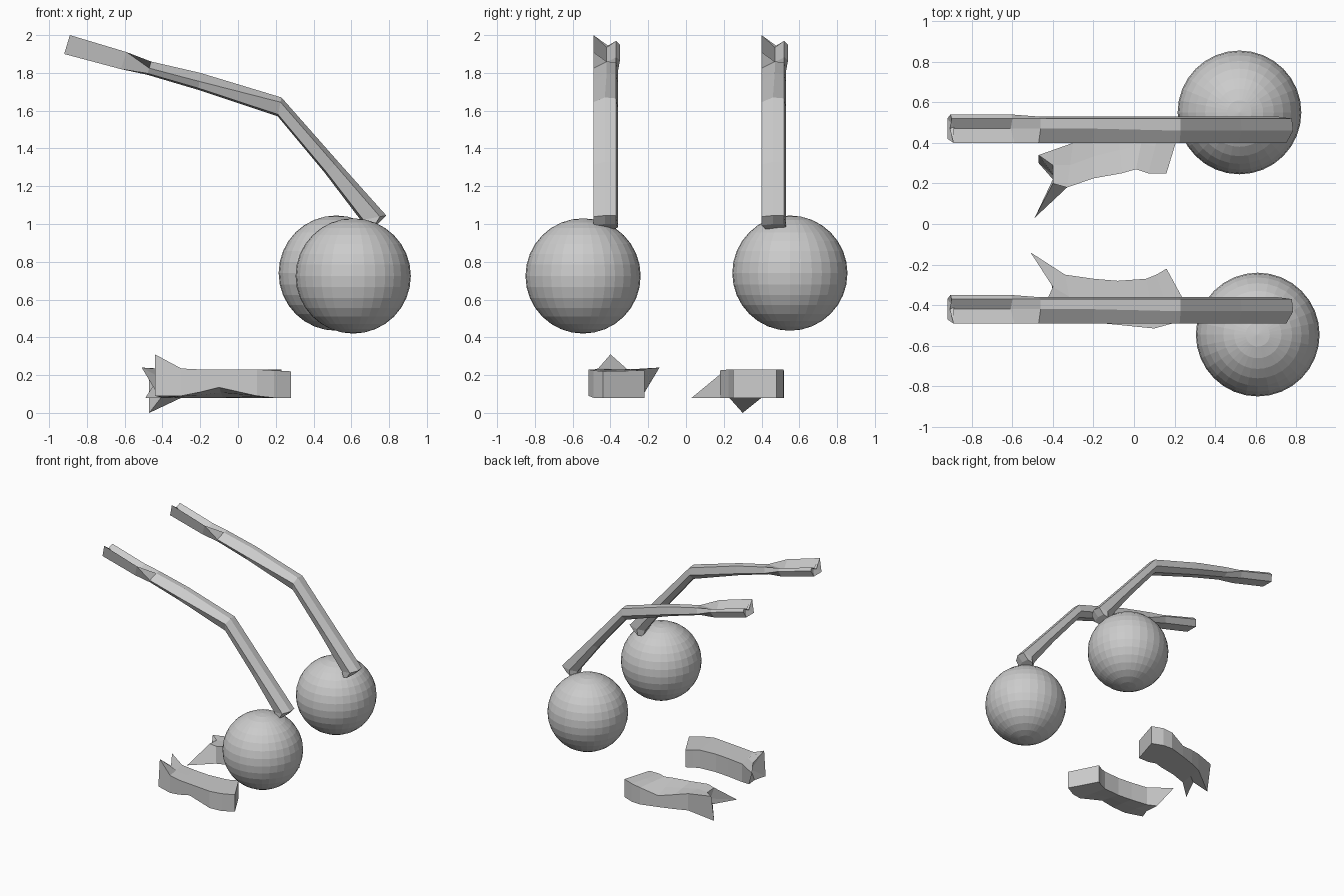
import bpy, bmesh

if "Cube" in bpy.data.objects:
    bpy.data.objects.remove(bpy.data.objects["Cube"])


def loft(name, rings, dent=(0, 0, 0)):
    """Skin a list of equal-sized rings; the first end is a fan with a dented centre."""
    bm = bmesh.new()
    vs = [[bm.verts.new(p) for p in r] for r in rings]
    n = len(vs[0])
    for a, b in zip(vs, vs[1:]):
        for i in range(n):
            j = (i + 1) % n
            bm.faces.new((a[i], a[j], b[j], b[i]))
    bm.faces.new(vs[-1])
    mid = [sum(v.co[k] for v in vs[0]) / n + dent[k] for k in range(3)]
    c = bm.verts.new(mid)
    for i in range(n):
        bm.faces.new((vs[0][i], c, vs[0][(i + 1) % n]))
    bmesh.ops.recalc_face_normals(bm, faces=bm.faces)
    me = bpy.data.meshes.new(name)
    bm.to_mesh(me)
    bm.free()
    ob = bpy.data.objects.new(name, me)
    bpy.context.collection.objects.link(ob)
    return ob


# Eyeballs
for name, loc in (("eye_front", (0.61, -0.545, 0.725)), ("eye_back", (0.52, 0.55, 0.74))):
    bpy.ops.mesh.primitive_uv_sphere_add(segments=32, ring_count=16, radius=0.305, location=loc)
    bpy.context.object.name = name

# Brows: section points are (y, fraction from lower edge to upper edge)
flare = [(-.07, 1), (0, .4), (.05, .7), (.07, .5), (.05, 0), (-.05, 0)]
plain = [(-.07, .5), (0, 1), (.05, .95), (.06, .3), (.02, 0), (-.05, .1)]
leg = [(-.07, .75), (-.01, 1), (.05, .95), (.06, .4), (.03, 0), (-.05, .1)]
# upper edge x, z, lower edge x, z, section
brow_path = [
    (-.89, 2.0, -.92, 1.90, flare),
    (-.59, 1.91, -.62, 1.82, flare),
    (-.46, 1.86, -.48, 1.79, plain),
    (-.20, 1.80, -.21, 1.71, plain),
    (.23, 1.67, .21, 1.57, leg),
    (.53, 1.33, .46, 1.27, leg),
    (.785, 1.045, .65, 1.02, leg),
    (.74, 1.0, .67, .97, leg),
]
for name, cy in (("brow_front", -.42), ("brow_back", .47)):
    rings = [[(bx + (tx - bx) * f, cy + y, bz + (tz - bz) * f) for y, f in sec]
             for tx, tz, bx, bz, sec in brow_path]
    loft(name, rings, (.02, 0, 0))


# Lip pieces: outer x, y, inner x, y, then z of outer top, inner top, inner base, outer base
def lip(name, path):
    rings = []
    for ox, oy, ix, iy, ot, it, ib, ob in path:
        mx, my = (ox + ix) / 2, (oy + iy) / 2
        rings.append([(ox, oy, ot), (mx, my, (ot + it) / 2), (ix, iy, it),
                      (ix, iy, ib), (mx, my, (ib + ob) / 2), (ox, oy, ob)])
    # pull the lower inner corner back on spiked ends
    return rings


front = lip("lip_front", [
    (-.44, -.42, -.51, -.14, .31, .24, .12, .09),
    (-.30, -.465, -.34, -.25, .235, .23, .08, .09),
    (-.20, -.485, -.20, -.27, .23, .23, .08, .11),
    (-.10, -.495, -.08, -.28, .23, .23, .08, .135),
    (.10, -.515, .06, -.27, .23, .23, .08, .09),
    (.19, -.49, .11, -.25, .225, .225, .08, .08),
    (.28, -.44, .16, -.22, .22, .225, .08, .08)])
front[0][0] = (-.44, -.40, .31)
front[0][1] = (-.40, -.31, .23)
front[0][3] = (-.42, -.23, .09)
front[0][4] = (-.40, -.33, .08)
loft("lip_front", front, (.05, 0, 0))

back = lip("lip_back", [
    (-.47, .34, -.49, .03, .22, .16, .08, .02),
    (-.30, .40, -.33, .18, .22, .225, .08, .08),
    (-.20, .44, -.20, .225, .20, .23, .08, .08),
    (-.08, .48, -.06, .25, .175, .23, .08, .08),
    (.06, .52, .01, .27, .22, .23, .08, .08),
    (.14, .515, .07, .25, .23, .23, .08, .08),
    (.23, .48, .16, .25, .23, .23, .08, .08)])
back[0][1] = (-.40, .29, .215)
back[0][2] = (-.40, .20, .22)
back[0][4] = (-.40, .22, .09)
back[0][5] = (-.47, .30, .0)
loft("lip_back", back, (.05, 0, 0))
